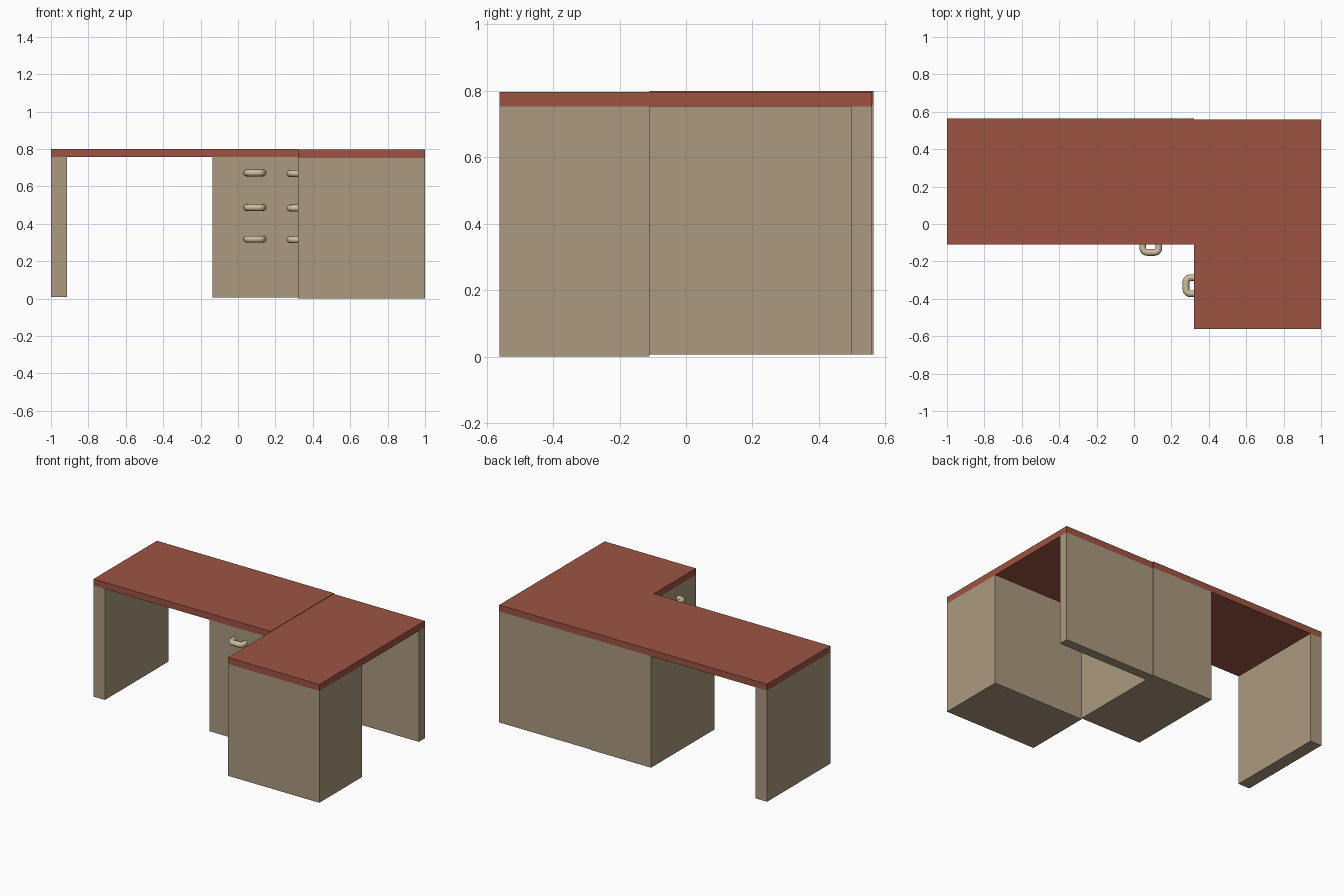
import bpy, bmesh, math
from mathutils import Vector

if "Cube" in bpy.data.objects:
    bpy.data.objects.remove(bpy.data.objects["Cube"])


def material(name, rgb):
    m = bpy.data.materials.new(name)
    m.diffuse_color = (*rgb, 1)
    m.use_nodes = True
    m.node_tree.nodes["Principled BSDF"].inputs["Base Color"].default_value = m.diffuse_color
    return m


RED = material("red_brown_top", (0.34, 0.087, 0.057))
TAN = material("tan_body", (0.41, 0.32, 0.215))
PALE = material("pale_handle", (0.60, 0.52, 0.34))


def box(name, x, y, z, mat):
    """Axis-aligned box from (min, max) ranges."""
    bm = bmesh.new()
    bmesh.ops.create_cube(bm, size=1)
    for v in bm.verts:
        v.co = [r[0] if c < 0 else r[1] for c, r in zip(v.co, (x, y, z))]
    me = bpy.data.meshes.new(name)
    bm.to_mesh(me)
    bm.free()
    me.materials.append(mat)
    ob = bpy.data.objects.new(name, me)
    bpy.context.collection.objects.link(ob)
    return ob


# Long wing: worktop, end panel and drawer cabinet
WING_Y = (-0.11, 0.565)
box("long_worktop", (-1, 0.32), WING_Y, (0.757, 0.80), RED)
box("left_end_panel", (-1, -0.915), WING_Y, (0.008, 0.757), TAN)
box("rear_drawer_cabinet", (-0.135, 0.32), WING_Y, (0.006, 0.757), TAN)

# Short wing: worktop, drawer cabinet and back panel
SIDE_X = (0.32, 1)
box("side_worktop", SIDE_X, (-0.562, 0.56), (0.753, 0.797), RED)
box("front_drawer_cabinet", SIDE_X, (-0.562, -0.11), (0, 0.753), TAN)
box("back_panel", SIDE_X, (0.497, 0.56), (0.006, 0.753), TAN)


def handle(name, loc, turn):
    """Rounded U-shaped pull that sticks out along local -y."""
    half, depth, r = 0.043, 0.042, 0.024
    pts = [(-half, 0.01)]
    for cx, start in ((-half + r, 180), (half - r, 270)):
        for i in range(7):
            a = math.radians(start + 15 * i)
            pts.append((cx + r * math.cos(a), -depth + r + r * math.sin(a)))
    pts.append((half, 0.01))
    cu = bpy.data.curves.new(name, 'CURVE')
    cu.dimensions = '3D'
    cu.bevel_depth = 0.018
    cu.bevel_resolution = 4
    cu.use_fill_caps = True
    sp = cu.splines.new('POLY')
    sp.points.add(len(pts) - 1)
    for p, (x, y) in zip(sp.points, pts):
        p.co = (x, y, 0, 1)
    sp.use_smooth = True
    cu.materials.append(PALE)
    ob = bpy.data.objects.new(name, cu)
    ob.location = Vector(loc)
    ob.rotation_euler.z = turn
    bpy.context.collection.objects.link(ob)
    # Turn the swept tube into a mesh
    bpy.ops.object.select_all(action='DESELECT')
    ob.select_set(True)
    bpy.context.view_layer.objects.active = ob
    bpy.ops.object.convert(target='MESH')
    bpy.ops.object.shade_smooth_by_angle(angle=math.radians(40))


# Three drawer handles on each cabinet
for i, z in enumerate((0.672, 0.487, 0.318)):
    handle(f"rear_cabinet_handle_{i + 1}", (0.09, -0.11, z), 0)
    handle(f"front_cabinet_handle_{i + 1}", (0.32, -0.33, z - 0.003), -math.pi / 2)
